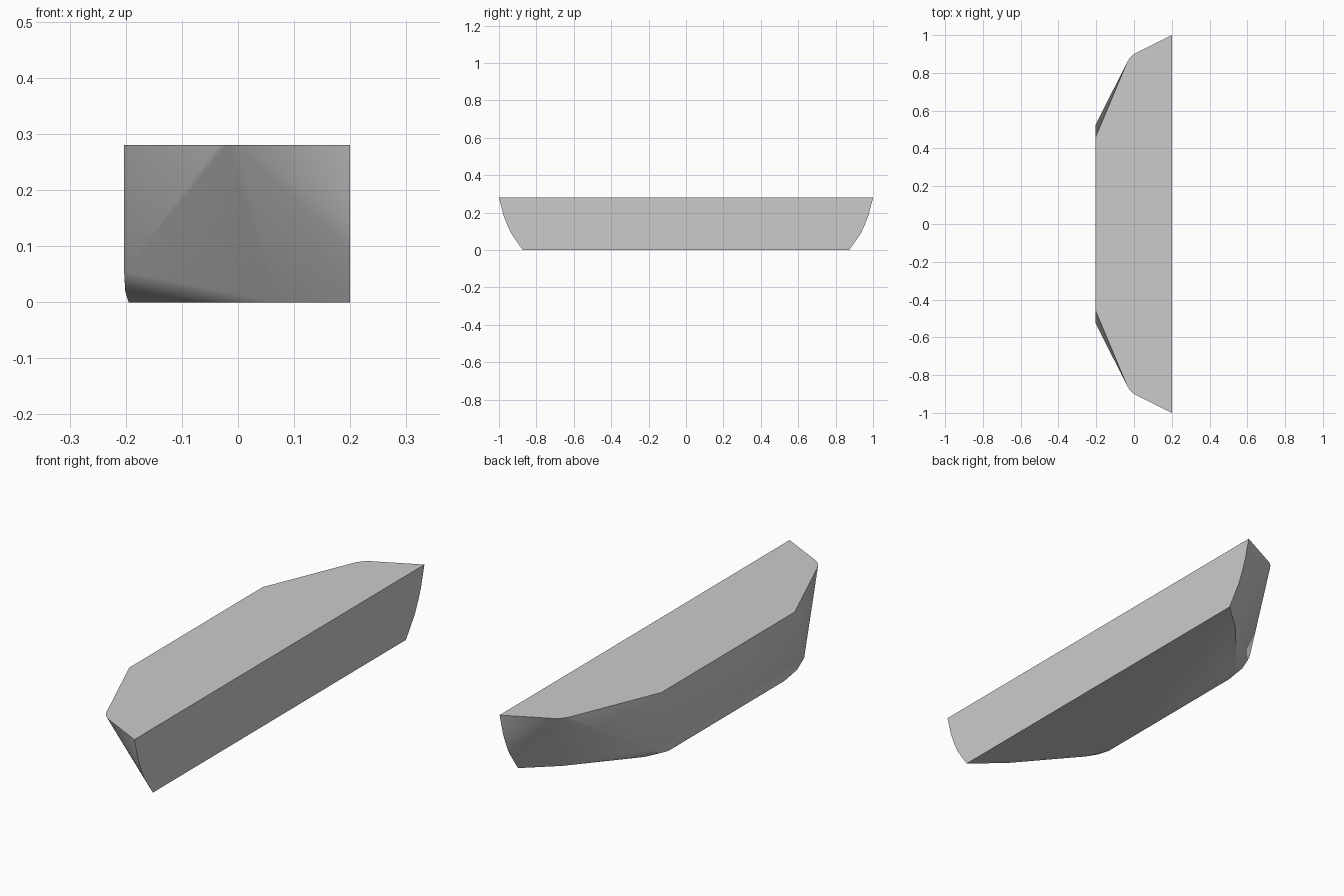
import bpy, bmesh, math

cube = bpy.data.objects.get("Cube")
if cube:
    bpy.data.objects.remove(cube, do_unlink=True)

# Plain grey finish
grey = bpy.data.materials.new("plain_grey")
grey.use_nodes = True
colour = (0.6, 0.6, 0.6, 1)
grey.diffuse_color = colour
grey.node_tree.nodes["Principled BSDF"].inputs["Base Color"].default_value = colour

# Outlines of one half: deck, underside, curved end edge and bilge corner
deck = [(0.2, 1, 0.28), (0, 0.9, 0.28), (-0.02, 0.882, 0.28),
        (-0.035, 0.86, 0.28), (-0.203, 0.46, 0.28)]
underside = [(0.2, 0.873, 0), (0.07, 0.757, 0), (-0.15, 0.5, 0), (-0.195, 0.4, 0)]
end_edge = [(0.2, 0.977, 0.19), (0.2, 0.958, 0.14), (0.2, 0.935, 0.09)]
bilge = [(-0.203, 0.525, 0.055), (-0.201, 0.48, 0.02)]

# Mirror the half and wrap a convex skin over it
bm = bmesh.new()
for x, y, z in deck + underside + end_edge + bilge:
    for side in (1, -1):
        bm.verts.new((x, side * y, z))
hull = bmesh.ops.convex_hull(bm, input=bm.verts[:])
spare = {v for v in hull["geom_interior"] + hull["geom_unused"]
         if isinstance(v, bmesh.types.BMVert)}
bmesh.ops.delete(bm, geom=list(spare), context="VERTS")
bmesh.ops.dissolve_limit(bm, angle_limit=math.radians(0.5),
                         verts=bm.verts[:], edges=bm.edges[:])
bmesh.ops.recalc_face_normals(bm, faces=bm.faces[:])

mesh = bpy.data.meshes.new("chamfered_block")
bm.to_mesh(mesh)
bm.free()
mesh.materials.append(grey)
block = bpy.data.objects.new("chamfered_block", mesh)
bpy.context.collection.objects.link(block)

# Soft end curves, crisp deck and bottom edges
bpy.ops.object.select_all(action="DESELECT")
block.select_set(True)
bpy.context.view_layer.objects.active = block
bpy.ops.object.shade_smooth_by_angle(angle=math.radians(35))
